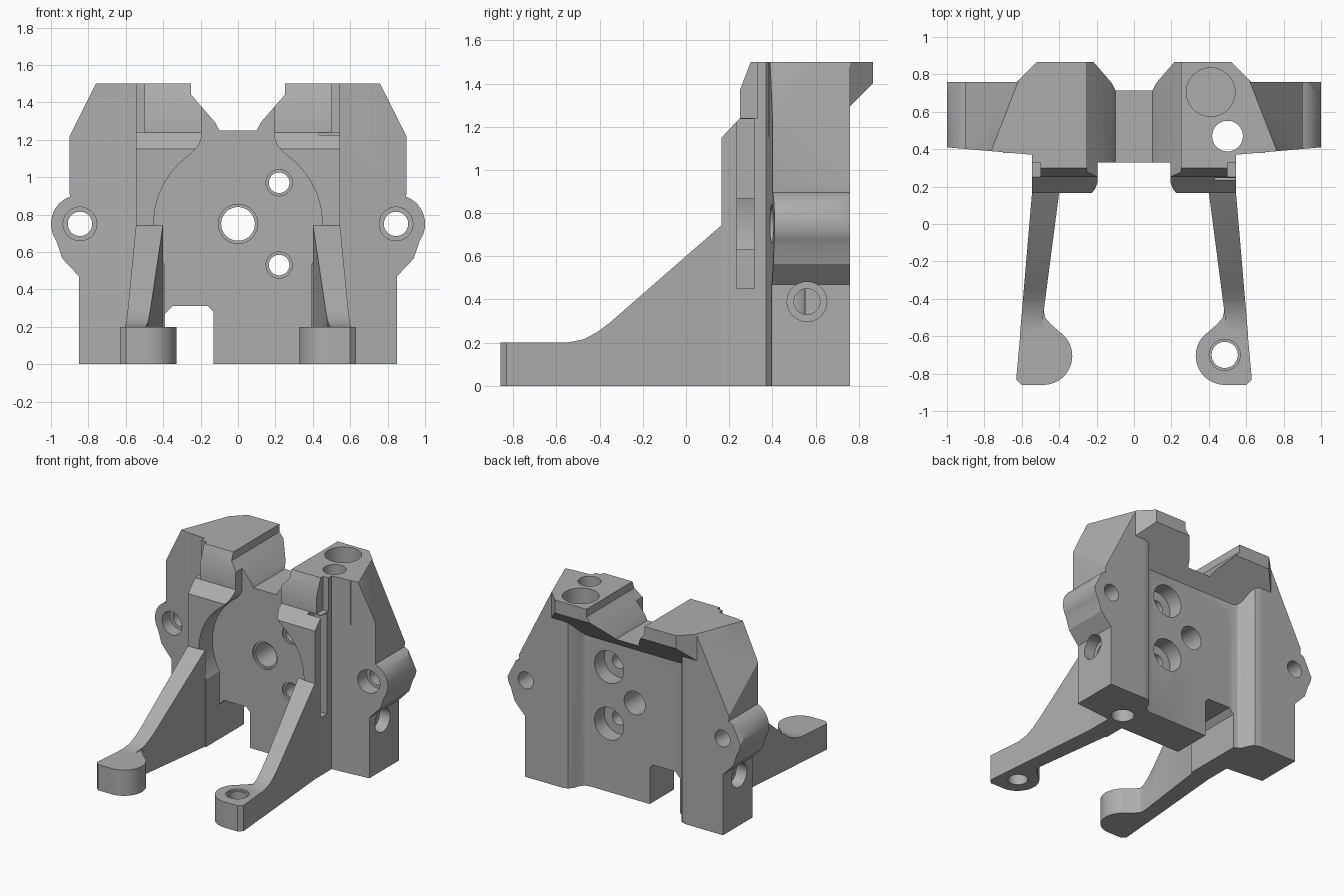
import bpy, bmesh
from math import cos, sin, radians
from mathutils import Vector

cube = bpy.data.objects.get("Cube")
if cube:
    bpy.data.objects.remove(cube, do_unlink=True)

grey = bpy.data.materials.new("cast_grey")
grey.use_nodes = True
GREY = (0.42, 0.42, 0.42, 1)
grey.diffuse_color = GREY
grey.node_tree.nodes["Principled BSDF"].inputs["Base Color"].default_value = GREY


def arc(cx, cy, r, start=0, end=360, n=48):
    full = end - start == 360
    steps = n if full else n - 1
    return [(cx + r * cos(radians(start + (end - start) * i / steps)),
             cy + r * sin(radians(start + (end - start) * i / steps))) for i in range(n)]


def place(axis, p, d):
    """Turn a 2D profile point and a depth into a 3D point."""
    return {"x": (d, *p), "y": (p[0], d, p[1]), "z": (*p, d)}[axis]


def prism(name, axis, points, lo, hi, side=1, planes=()):
    """Extrude a profile along an axis, trim it by planes, flip it for the right side."""
    bm = bmesh.new()
    face = bm.faces.new([bm.verts.new(place(axis, p, lo)) for p in points])
    grown = bmesh.ops.extrude_face_region(bm, geom=[face])["geom"]
    shift = Vector(place(axis, (0, 0), hi - lo))
    bmesh.ops.translate(bm, vec=shift, verts=[v for v in grown if isinstance(v, bmesh.types.BMVert)])
    for co, no in planes:
        bmesh.ops.bisect_plane(bm, geom=bm.verts[:] + bm.edges[:] + bm.faces[:],
                               plane_co=co, plane_no=no, clear_outer=True)
        bmesh.ops.holes_fill(bm, edges=bm.edges[:], sides=0)
    for v in bm.verts:
        v.co.x *= side
    bmesh.ops.recalc_face_normals(bm, faces=bm.faces[:])
    mesh = bpy.data.meshes.new(name)
    bm.to_mesh(mesh)
    bm.free()
    ob = bpy.data.objects.new(name, mesh)
    bpy.context.collection.objects.link(ob)
    mesh.materials.append(grey)
    return ob


def combine(target, tool, operation):
    """Apply a boolean and remove the tool."""
    mod = target.modifiers.new("shape", "BOOLEAN")
    mod.solver = "EXACT"
    mod.operation = operation
    mod.object = tool
    bpy.context.view_layer.update()
    evaluated = target.evaluated_get(bpy.context.evaluated_depsgraph_get())
    mesh = bpy.data.meshes.new_from_object(evaluated)
    target.modifiers.clear()
    target.data = mesh
    bpy.data.objects.remove(tool, do_unlink=True)


def add(target, *args, **kw):
    combine(target, prism("piece", *args, **kw), "UNION")


def cut(target, *args, **kw):
    combine(target, prism("cutter", *args, **kw), "DIFFERENCE")


def mirrored(half):
    return half + [(-x, y) for x, y in reversed(half)]


# Central plate, thicker toward the wings
body = prism("bracket_body", "z", mirrored(
    [(0.545, 0.33), (0.545, 0.76), (0.53, 0.76), (0.49, 0.75), (0.465, 0.72),
     (0.44, 0.66), (0.42, 0.64), (0.38, 0.63)]), 0, 1.5)

# Shared slanted trims on the wings and head
taper = ((0.76, 0.4, 1.5), (0.1008, 0.0392, 0.0504))
corner = ((0.52, 0.865, 1.5), (0.1, 0.1, 0))
wing_front = ((0.54, 0.37, 0), (0.04, -0.46, 0))

wing = [(0.53, 0), (0.85, 0), (0.85, 0.47), (0.94, 0.565)]
wing += arc(0.845, 0.75, 0.155, -35, 70, 20)
wing += [(0.9, 0.91), (0.9, 1.22), (0.76, 1.5), (0.53, 1.5)]
head = [(0.38, 1.5), (0.865, 1.5), (0.865, 1.4), (0.62, 1.155), (0.38, 1.155)]
lower_block = [(0.4, 0), (0.165, 0), (0.165, 1.15), (0.25, 1.24), (0.4, 1.24)]
upper_block = [(0.4, 1.2), (0.25, 1.2), (0.25, 1.37), (0.3, 1.5), (0.4, 1.5)]

# Wings with ears, and the front guide blocks
for s in (1, -1):
    add(body, "y", wing, 0.3, 0.76, side=s, planes=[wing_front, taper])
    add(body, "x", lower_block, 0.1, 0.545, side=s)
    add(body, "x", upper_block, 0.1, 0.5, side=s)

# Overhanging head
for s in (1, -1):
    add(body, "x", head, 0, 0.7, side=s, planes=[taper, corner])

# Round recess with a neck in the front
recess = [(0.195, 1.6), (0.195, 1.21), (0.21, 1.17), (0.24, 1.135)]
recess += arc(0, 0.75, 0.45, 50, -30, 28) + [(0.39, -0.1)]
cut(body, "y", mirrored(recess), -0.2, 0.33)

# Valley between the two heads
cut(body, "y", mirrored([(0.25, 1.6), (0.25, 1.44), (0.12, 1.29), (0.1, 1.25)]), 0, 1)

# Slot at the foot of the plate
cut(body, "y", [(-0.39, -0.1), (-0.39, 0.27), (-0.35, 0.31), (-0.16, 0.31),
                (-0.13, 0.28), (-0.13, -0.1)], 0.25, 0.8)

# Plate holes with counterbores at the back
cut(body, "y", arc(0, 0.75, 0.09), 0.2, 0.8)
cut(body, "y", arc(0, 0.75, 0.105), 0.2, 0.345)
for s in (1, -1):
    for z in (0.53, 0.97):
        cut(body, "y", arc(0.22, z, 0.055), 0.2, 0.8, side=s)
        cut(body, "y", arc(0.22, z, 0.07), 0.2, 0.345, side=s)
        cut(body, "y", arc(0.22, z, 0.125), 0.51, 0.8, side=s)

    # Ear holes
    cut(body, "y", arc(0.845, 0.75, 0.065), 0.2, 0.9, side=s)
    cut(body, "y", arc(0.845, 0.75, 0.09), 0.2, 0.5, side=s)
    # Upright holes and head pockets
    cut(body, "z", arc(0.5, 0.47, 0.082), -0.2, 1.7, side=s)
    cut(body, "z", arc(0.41, 0.705, 0.13), 1.38, 1.7, side=s)
    # Side holes
    cut(body, "x", arc(0.56, 0.39, 0.06), 0.5, 1, side=s)
    cut(body, "x", arc(0.56, 0.39, 0.092), 0.76, 1, side=s)
    # Groove in the outer side of the guide block
    cut(body, "x", [(0.235, 0.45), (0.315, 0.45), (0.315, 1.235), (0.235, 1.235)],
        0.434, 0.6, side=s)

# Sloping arms with drilled feet
arm_profile = [(0.17, 0), (0.17, 0.745), (0.16, 0.74), (-0.35, 0.295), (-0.41, 0.25),
               (-0.47, 0.217), (-0.55, 0.2), (-0.6, 0.2), (-0.6, 0)]
outer = ((0.545, 0.17, 0), (1, 0.085, 0))
inner = ((0.4, 0.17, 0), (-1, -0.13, 0))
foot = [(0.6, -0.5), (0.485, -0.45), (0.475, -0.5), (0.445, -0.535), (0.41, -0.565)]
foot += arc(0.485, -0.705, 0.155, 120, 270, 30) + [(0.6, -0.86), (0.63, -0.83)]
arms = []
for s, name in ((1, "left_arm"), (-1, "right_arm")):
    arm = prism(name, "x", arm_profile, 0.3, 0.7, side=s, planes=[outer, inner])
    add(arm, "z", foot, 0, 0.2, side=s)
    cut(arm, "z", arc(0.485, -0.7, 0.07), -0.1, 0.3, side=s)
    cut(arm, "z", arc(0.485, -0.7, 0.083), 0.185, 0.3, side=s)
    arms.append(arm)

# Smooth the round surfaces and keep the edges sharp
for ob in [body] + arms:
    bpy.ops.object.select_all(action="DESELECT")
    ob.select_set(True)
    bpy.context.view_layer.objects.active = ob
    bpy.ops.object.shade_smooth_by_angle(angle=radians(25))
